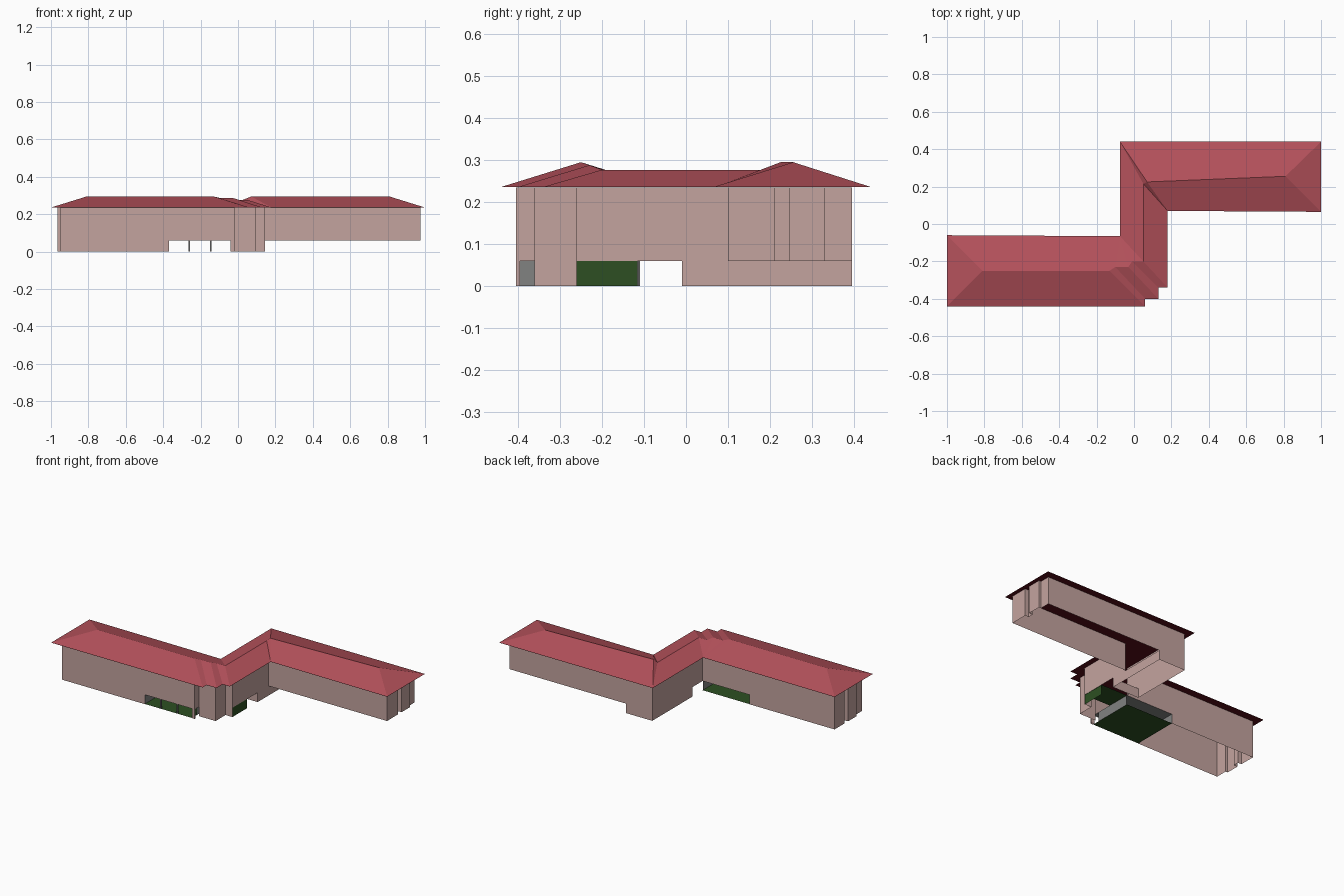
import bpy

if "Cube" in bpy.data.objects:
    bpy.data.objects.remove(bpy.data.objects["Cube"])

EAVE, SILL = 0.235, 0.06


def material(name, rgb):
    m = bpy.data.materials.new(name)
    m.diffuse_color = (*rgb, 1)
    m.use_nodes = True
    m.node_tree.nodes["Principled BSDF"].inputs["Base Color"].default_value = m.diffuse_color
    return m


wall_mat = material("pink render", (0.55, 0.37, 0.345))
roof_mat = material("red tile", (0.46, 0.083, 0.105))
soffit_mat = material("dark red soffit", (0.09, 0.004, 0.009))
green_mat = material("dark green", (0.026, 0.078, 0.016))
grey_mat = material("grey", (0.22, 0.225, 0.22))


def mesh_object(name, verts, faces, mat):
    me = bpy.data.meshes.new(name)
    me.from_pydata(verts, [], faces)
    me.materials.append(mat)
    me.update()
    ob = bpy.data.objects.new(name, me)
    bpy.context.collection.objects.link(ob)
    return ob


def wall(name, path, z0, z1, mat, closed=False):
    """Upright sheet that follows a plan path."""
    n = len(path)
    verts = [(x, y, z) for z in (z0, z1) for x, y in path]
    faces = [(i, (i + 1) % n, n + (i + 1) % n, n + i)
             for i in range(n if closed else n - 1)]
    return mesh_object(name, verts, faces, mat)


def slab(name, x0, x1, y0, y1, z, mat):
    """Flat level sheet."""
    return mesh_object(name, [(x0, y0, z), (x1, y0, z), (x1, y1, z), (x0, y1, z)],
                       [(0, 1, 2, 3)], mat)


# Stepped gable end; the other wing uses the same plan turned half round
right_end = [(.975, .10), (.975, .21), (.95, .21), (.95, .245),
             (.975, .245), (.975, .33), (.96, .33), (.96, .395)]
left_end = [(-x + .01, -y) for x, y in right_end]
left_end[0] = (-.965, -.11)
left_end[-1] = (-.95, -.405)
corner_steps = [(-.02, -.405), (-.02, -.36), (.095, -.36), (.095, -.26), (.145, -.26)]

# Upper storey walls, open underneath
wall("upper_walls", corner_steps + [(.145, .10)] + right_end +
     [(-.04, .395), (-.04, -.11)] + left_end, SILL, EAVE, wall_mat, True)

# Ground storey walls
wall("left_wing_base", [(-.37, -.11)] + left_end + [(-.37, -.405)], 0, SILL, wall_mat)
wall("corner_base", corner_steps[1:], 0, SILL, wall_mat)
wall("corner_post", [(-.04, -.405), (-.02, -.405), (-.02, -.395),
                     (-.04, -.395)], 0, SILL, wall_mat, True)
wall("rear_base", [(.145, -.01), (.145, .395), (-.04, .395), (-.04, -.01)],
     0, SILL, wall_mat, True)

# Open porch and lobby: floor, ceilings, end walls, thin columns
slab("porch_floor", -.37, -.04, -.405, -.11, 0.001, green_mat)
slab("porch_ceiling", -.37, -.04, -.405, -.11, SILL, grey_mat)
slab("lobby_ceiling", -.04, .145, -.26, -.11, SILL, green_mat)
wall("porch_end", [(-.37, -.405), (-.37, -.11)], 0, SILL, grey_mat)
wall("lobby_side", [(-.04, -.36), (-.04, -.112)], 0, SILL, grey_mat)
wall("lobby_screen", [(.143, -.26), (.143, -.115)], 0, SILL, green_mat)
for x in (-.26, -.145):
    s = .004
    wall("porch_column", [(x - s, -.405), (x + s, -.405), (x + s, -.395), (x - s, -.395)],
         0, SILL, grey_mat, True)

# Hipped roof: eave outline, then ridge points
eaves = [(-1, -.44), (.06, -.44), (.06, -.40), (.13, -.40), (.13, -.34), (.18, -.34),
         (.18, .07), (1, .065), (1, .44), (-.075, .44), (-.075, -.065), (-1, -.06)]
ridge = [(-.81, -.25, .295), (-.13, -.25, .295), (-.10, -.23, .288), (-.03, -.23, .288),
         (-.01, -.20, .277), (.05, -.20, .277), (.05, .215, .277), (.07, .225, .295),
         (.81, .255, .295)]
R = len(eaves)
slopes = [(0, 1, R + 1, R)]
# stepped corner slopes
slopes += [(i, i + 1, R + i + 1, R + i) for i in range(1, 6)]
slopes += [(6, R + 7, R + 6), (6, 7, R + 8, R + 7), (7, 8, R + 8), (8, 9, R + 7, R + 8),
           (9, 10, R + 6), (9, R + 6, R + 7), (10, R + 5, R + 6), (10, R + 4, R + 5),
           (10, R + 3, R + 4), (10, R + 2, R + 3), (10, R + 1, R + 2),
           (10, 11, R, R + 1), (11, 0, R)]
mesh_object("roof", [(x, y, EAVE + .001) for x, y in eaves] + ridge, slopes, roof_mat)

# Flat soffit under the whole roof: two wings and the link, facing down
mesh_object("soffit", [(x, y, EAVE - .001) for x, y in eaves],
            [(11, 10, 2, 1, 0), (10, 5, 4, 3, 2), (10, 9, 6, 5), (9, 8, 7, 6)], soffit_mat)
